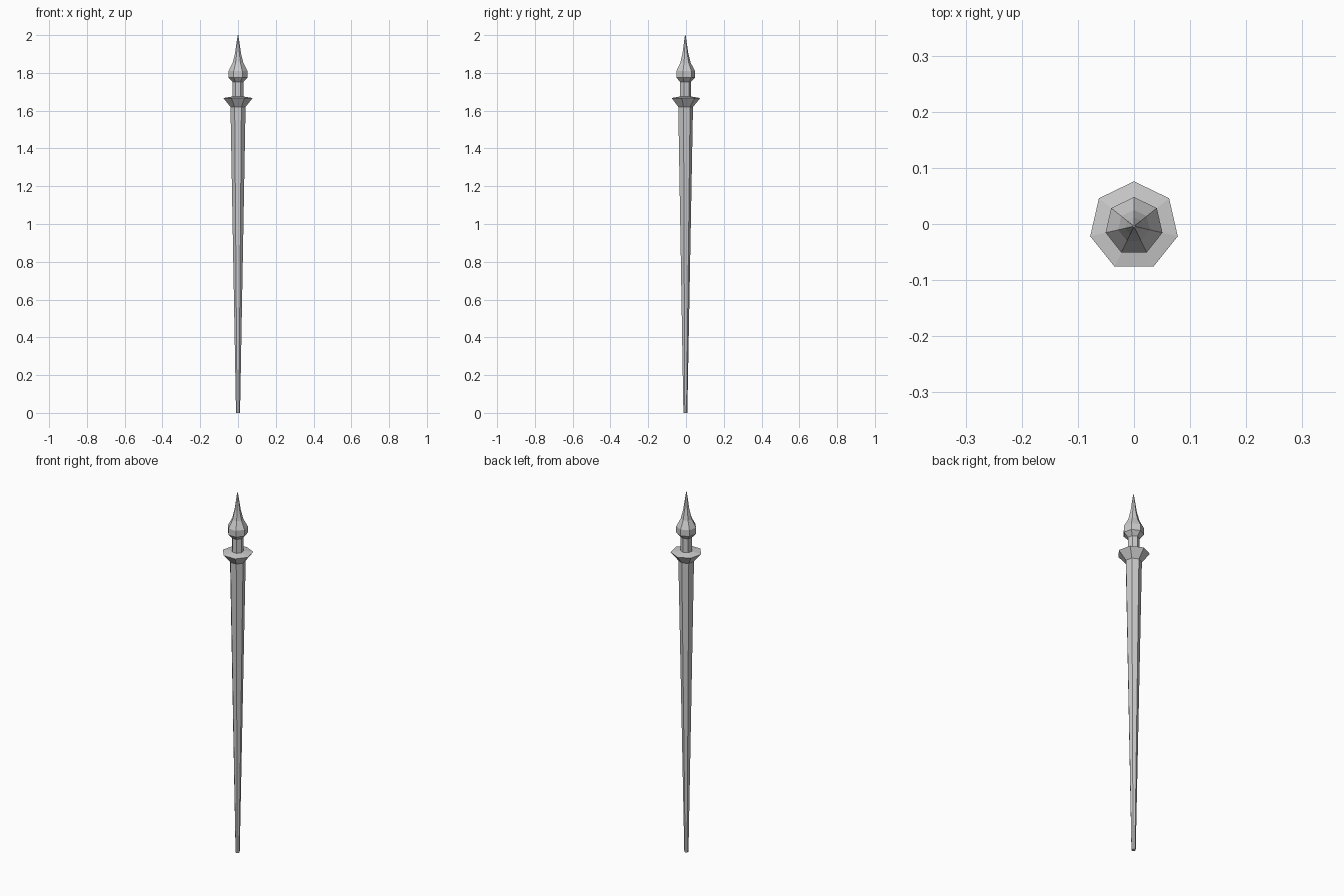
import bpy, bmesh
from math import sin, cos, tau

if "Cube" in bpy.data.objects:
    bpy.data.objects.remove(bpy.data.objects["Cube"])

SIDES = 7
CENTRE_Y = -0.004  # offset so the seven-sided outline is centred


def turned_part(name, profile, cap_bottom=False, cap_top=False):
    """Revolve (radius, z) points into a flat-faced seven-sided part."""
    bm = bmesh.new()
    rings = [[bm.verts.new((r * sin(tau * i / SIDES),
                            CENTRE_Y + r * cos(tau * i / SIDES), z))
              for i in range(SIDES)] for r, z in profile]
    for low, high in zip(rings, rings[1:]):
        for i in range(SIDES):
            j = (i + 1) % SIDES
            bm.faces.new((low[j], low[i], high[i], high[j]))
    if cap_bottom:
        bm.faces.new(rings[0])
    if cap_top:
        bm.faces.new(rings[-1][::-1])
    mesh = bpy.data.meshes.new(name)
    bm.to_mesh(mesh)
    bm.free()
    obj = bpy.data.objects.new(name, mesh)
    bpy.context.collection.objects.link(obj)
    return obj


# Long shaft tapering down to the foot
turned_part("shaft", [(0.011, 0), (0.041, 1.62)], cap_bottom=True)

# Flared collar with a nearly flat top
turned_part("collar", [(0.041, 1.62), (0.08, 1.667), (0.03, 1.675)])

# Short neck
turned_part("neck", [(0.03, 1.675), (0.03, 1.752)])

# Pointed finial: bulb sweeping up to a fine tip
turned_part("finial", [(0.03, 1.752), (0.052, 1.775), (0.052, 1.81),
                       (0.029, 1.853), (0.016, 1.905), (0.002, 2.0)],
            cap_top=True)
